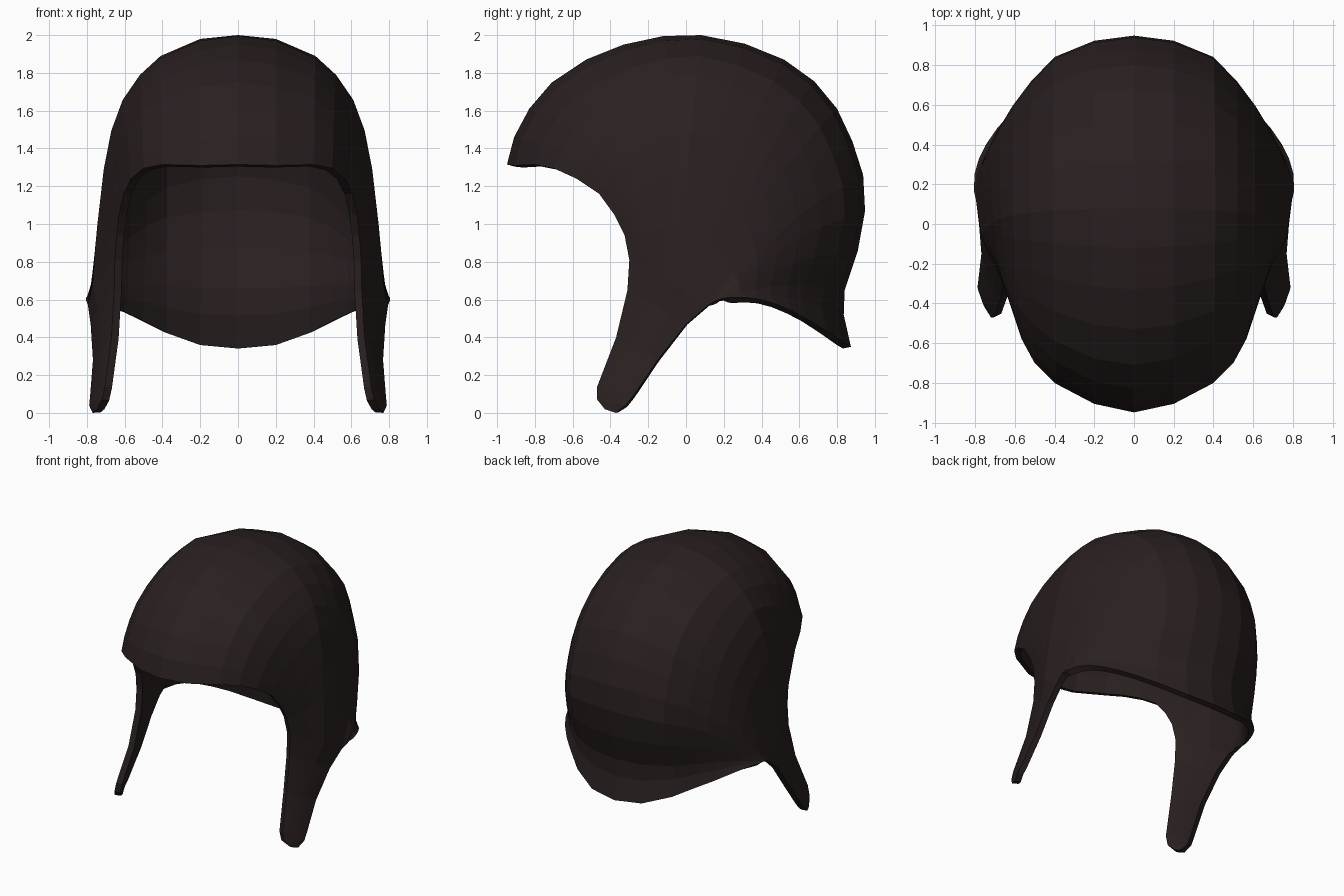
import bpy, bmesh

if "Cube" in bpy.data.objects:
    bpy.data.objects.remove(bpy.data.objects["Cube"])

# side-view points are complex numbers: y + z*1j
# crown centre line, from forehead over the top to the nape
MID = [complex(*p) for p in (
    (-.948, 1.315), (-.91, 1.46), (-.83, 1.61), (-.71, 1.75), (-.53, 1.87), (-.33, 1.95),
    (-.12, 1.995), (.08, 2.0), (.31, 1.955), (.52, 1.87), (.68, 1.755), (.80, 1.61),
    (.88, 1.44), (.938, 1.26), (.948, 1.07), (.91, .86), (.84, .65), (.835, .52), (.873, .35))]

# key cross-sections as (x, y, z): forehead rim, crown, back of head, nape rim
FRONT = [(0, -.948, 1.315), (.2, -.905, 1.31), (.4, -.80, 1.315), (.5, -.70, 1.295),
         (.565, -.58, 1.24), (.605, -.46, 1.16), (.63, -.38, 1.05), (.642, -.325, .94),
         (.652, -.30, .81)]
CROWN = [(0, 0, 2), (.2, 0, 1.98), (.41, 0, 1.89), (.52, 0, 1.79), (.61, 0, 1.66),
         (.67, 0, 1.50), (.71, 0, 1.30), (.745, 0, 1.0), (.77, 0, .68)]
BACK = [(0, .948, 1.07), (.2, .922, 1.06), (.4, .84, 1.03), (.52, .715, .98),
        (.61, .595, .92), (.68, .48, .84), (.73, .38, .76), (.77, .28, .68),
        (.805, .163, .583)]
NAPE = [(0, .873, .35), (.21, .84, .368), (.40, .745, .432), (.53, .64, .498),
        (.62, .56, .54), (.69, .48, .575), (.745, .40, .60), (.78, .33, .61),
        (.803, .25, .61)]

# ear flap rows: front edge and rear edge as (x, y, z)
FLAP = [((.655, -.31, .65), (.78, 0, .47)),
        ((.67, -.37, .40), (.768, -.15, .28)),
        ((.705, -.47, .14), (.783, -.28, .09)),
        ((.72, -.47, .07), (.788, -.32, .04)),
        ((.745, -.43, .02), (.77, -.37, .0))]

LAST = len(MID) - 1
BASE = 12          # ribs 0..BASE end on the flap, the rest on the ear rim
STOPS = [0, 7, 14, LAST]   # ribs that carry the key sections


def lerp(a, b, t):
    return a + (b - a) * t


def normalise(section):
    """Section as (x, position relative to its own chord)."""
    a, b = complex(*section[0][1:]), complex(*section[-1][1:])
    return [(x, (complex(y, z) - a) / (b - a)) for x, y, z in section]


KEYS = [normalise(s) for s in (FRONT, CROWN, BACK, NAPE)]


def rib(i):
    """One cross-section of the crown, blended from the key sections."""
    n = max(k for k in range(3) if STOPS[k] <= i)
    t = (i - STOPS[n]) / (STOPS[n + 1] - STOPS[n])
    if i <= BASE:
        end = lerp(-.30 + .81j, .12 + .572j, i / BASE)
    else:
        s = (i - BASE) / (LAST - BASE)
        end = lerp(.12 + .572j, .25 + .61j, s) + .05j * s * (1 - s)
    pts = []
    for (x0, c0), (x1, c1) in zip(KEYS[n], KEYS[n + 1]):
        p = MID[i] + (end - MID[i]) * lerp(c0, c1, t)
        pts.append((lerp(x0, x1, t), p.real, p.imag))
    return pts


bm = bmesh.new()


def bridge(a, b):
    for j in range(len(a) - 1):
        bm.faces.new((a[j], a[j + 1], b[j + 1], b[j]))


# crown
ribs = [[bm.verts.new(p) for p in rib(i)] for i in range(LAST + 1)]
for a, b in zip(ribs, ribs[1:]):
    bridge(a, b)

# ear flap grown from the lower crown edge
row = [r[-1] for r in ribs[:BASE + 1]]
for n, (f, r) in enumerate(FLAP):
    new = []
    for i in range(BASE + 1):
        t = i / BASE
        bulge = .06 * t * (1 - t) * (1 - n / len(FLAP))
        x, y, z = (lerp(p, q, t) for p, q in zip(f, r))
        new.append(bm.verts.new((x + bulge, y, z)))
    bridge(row, new)
    row = new

# outward normals
bmesh.ops.recalc_face_normals(bm, faces=bm.faces[:])
bm.normal_update()
if max(bm.faces, key=lambda f: f.calc_center_median().z).normal.z < 0:
    bmesh.ops.reverse_faces(bm, faces=bm.faces[:])

mesh = bpy.data.meshes.new("cap_shell")
bm.to_mesh(mesh)
bm.free()
cap = bpy.data.objects.new("cap_shell", mesh)
bpy.context.collection.objects.link(cap)

# other half and leather thickness
mirror = cap.modifiers.new("mirror", 'MIRROR')
mirror.use_axis[0] = True
mirror.merge_threshold = .001
solid = cap.modifiers.new("thickness", 'SOLIDIFY')
solid.thickness = .043
solid.offset = -1

leather = bpy.data.materials.new("dark_brown_leather")
leather.diffuse_color = (.023, .0144, .0144, 1)
leather.use_nodes = True
leather.node_tree.nodes["Principled BSDF"].inputs["Base Color"].default_value = leather.diffuse_color
mesh.materials.append(leather)
